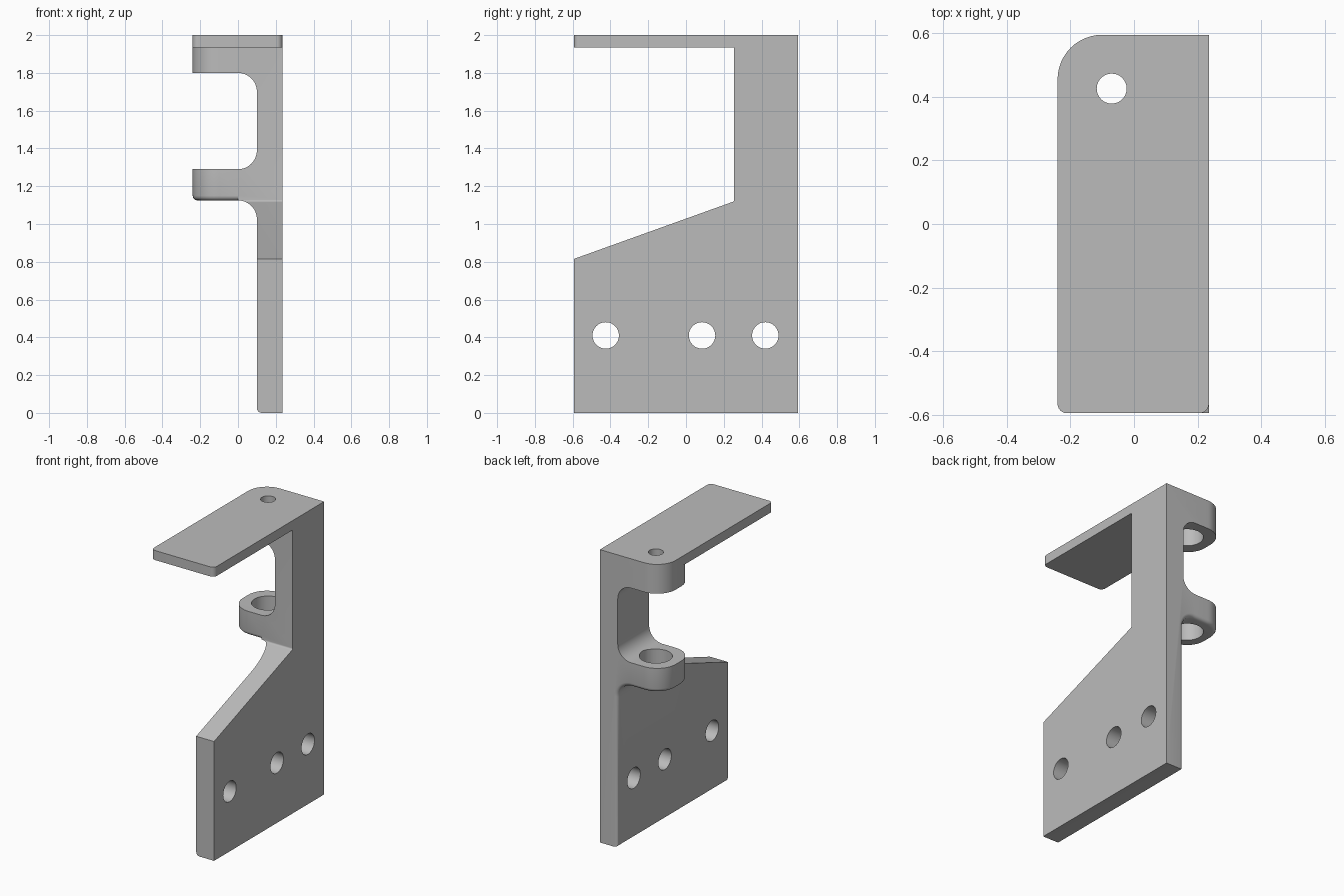
import bpy, bmesh, math
from mathutils import Vector

old = bpy.data.objects.get("Cube")
if old:
    bpy.data.objects.remove(old, do_unlink=True)

grey = bpy.data.materials.new("plain grey")
grey.use_nodes = True
grey.diffuse_color = (0.5, 0.5, 0.5, 1)
grey.node_tree.nodes["Principled BSDF"].inputs["Base Color"].default_value = (0.5, 0.5, 0.5, 1)

LEFT, RIGHT, HALF, TOP = -0.24, 0.235, 0.594, 2.0
PLATE, LUG_FRONT, LUG_BASE = 0.1, 0.255, 1.125
FLANGE = 1.935


def rounded(corners, steps=12):
    """Outline from (u, v[, radius]) corners, with arcs where a radius is given."""
    out = []
    for i, c in enumerate(corners):
        p = Vector(c[:2])
        if len(c) == 2:
            out.append(p)
            continue
        a = (Vector(corners[i - 1][:2]) - p).normalized()
        b = (Vector(corners[(i + 1) % len(corners)][:2]) - p).normalized()
        half = a.angle(b) / 2
        centre = p + (a + b).normalized() * c[2] / math.sin(half)
        start = p + a * c[2] / math.tan(half) - centre
        end = p + b * c[2] / math.tan(half) - centre
        sweep = start.angle(end)
        for k in range(steps + 1):
            t = k / steps
            out.append(centre + (start * math.sin((1 - t) * sweep)
                                 + end * math.sin(t * sweep)) / math.sin(sweep))
    return out


def prism(name, outline, axis, low, high):
    """Extrude a flat outline along the x, y or z axis."""
    place = {"x": lambda u, v, w: (w, u, v),
             "y": lambda u, v, w: (u, w, v),
             "z": lambda u, v, w: (u, v, w)}[axis]
    bm = bmesh.new()
    face = bm.faces.new([bm.verts.new(place(u, v, low)) for u, v in outline])
    new = bmesh.ops.extrude_face_region(bm, geom=[face])["geom"]
    shift = Vector(place(0, 0, high - low))
    bmesh.ops.translate(bm, vec=shift, verts=[g for g in new if isinstance(g, bmesh.types.BMVert)])
    bmesh.ops.recalc_face_normals(bm, faces=bm.faces)
    mesh = bpy.data.meshes.new(name)
    bm.to_mesh(mesh)
    bm.free()
    mesh.materials.append(grey)
    ob = bpy.data.objects.new(name, mesh)
    bpy.context.collection.objects.link(ob)
    return ob


def combine(ob, tool, operation):
    mod = ob.modifiers.new("combine", "BOOLEAN")
    mod.operation, mod.solver, mod.object = operation, "EXACT", tool
    bpy.context.view_layer.objects.active = ob
    bpy.ops.object.modifier_apply(modifier=mod.name)
    bpy.data.objects.remove(tool, do_unlink=True)


def drill(ob, axis, u, v, r, low, high):
    ring = [(u + r * math.cos(a), v + r * math.sin(a))
            for a in (math.tau * k / 48 for k in range(48))]
    combine(ob, prism("drill", ring, axis, low, high), "DIFFERENCE")


# Plate, strut and two lugs, as seen from the front
bracket = prism("bracket", rounded([
    (RIGHT, 0), (PLATE, 0), (PLATE, LUG_BASE, 0.1), (-0.4, LUG_BASE),
    (-0.4, 1.29), (PLATE, 1.29, 0.1), (PLATE, 1.8, 0.1), (-0.4, 1.8),
    (-0.4, TOP), (RIGHT, TOP)]), "y", -HALF, 1)

# Rounded lug ends
plan = rounded([(0.4, -1), (0.4, HALF), (LEFT, HALF, 0.14),
                (LEFT, LUG_FRONT, 0.14), (0, LUG_FRONT), (0, -1)])
combine(bracket, prism("lug_plan", plan, "z", -0.5, 2.5), "INTERSECT")

# Soft edge along the plate bottom, up its back and around the lower lug
bm = bmesh.new()
bm.from_mesh(bracket.data)
bmesh.ops.remove_doubles(bm, verts=bm.verts, dist=0.0001)
bmesh.ops.dissolve_limit(bm, angle_limit=0.01, verts=bm.verts, edges=bm.edges)


def soft(e):
    if len(e.link_faces) != 2 or e.calc_face_angle() < 1:
        return False
    pts = [v.co for v in e.verts]
    back = all(p.y > HALF - 0.001 and p.z < LUG_BASE + 0.001 and p.x < PLATE + 0.001 for p in pts)
    lug = all(abs(p.z - LUG_BASE) < 0.001 and p.y > LUG_FRONT - 0.001 and p.x < 0.001 for p in pts)
    base = all(p.z < 0.001 and abs(p.x - PLATE) < 0.001 for p in pts)
    return back or lug or base


bmesh.ops.bevel(bm, geom=[e for e in bm.edges if soft(e)], offset=0.025,
                segments=4, profile=0.5, affect="EDGES", clamp_overlap=True)
bm.to_mesh(bracket.data)
bm.free()

# Sloping shoulder and narrow strut
side = rounded([(-1, -0.5), (1, -0.5), (1, 2.5), (LUG_FRONT, 2.5),
                (LUG_FRONT, 1.12, 0.012), (-HALF, 0.815), (-1, 0.668)])
combine(bracket, prism("side_outline", side, "x", -1, 1), "INTERSECT")

# Top flange
flange = rounded([(LEFT, -HALF, 0.03), (RIGHT, -HALF, 0.03), (RIGHT, HALF), (LEFT, HALF, 0.14)])
combine(bracket, prism("flange", flange, "z", FLANGE, TOP), "UNION")

# Pivot bores, pin hole and mounting holes
drill(bracket, "z", -0.07, 0.425, 0.103, 1.0, FLANGE)
drill(bracket, "z", -0.07, 0.425, 0.047, 1.9, 2.5)
for y in (-0.425, 0.085, 0.42):
    drill(bracket, "x", y, 0.41, 0.07, -0.5, 0.5)

bpy.ops.object.select_all(action="DESELECT")
bracket.select_set(True)
bpy.context.view_layer.objects.active = bracket
bpy.ops.object.shade_smooth_by_angle(angle=math.radians(30))
